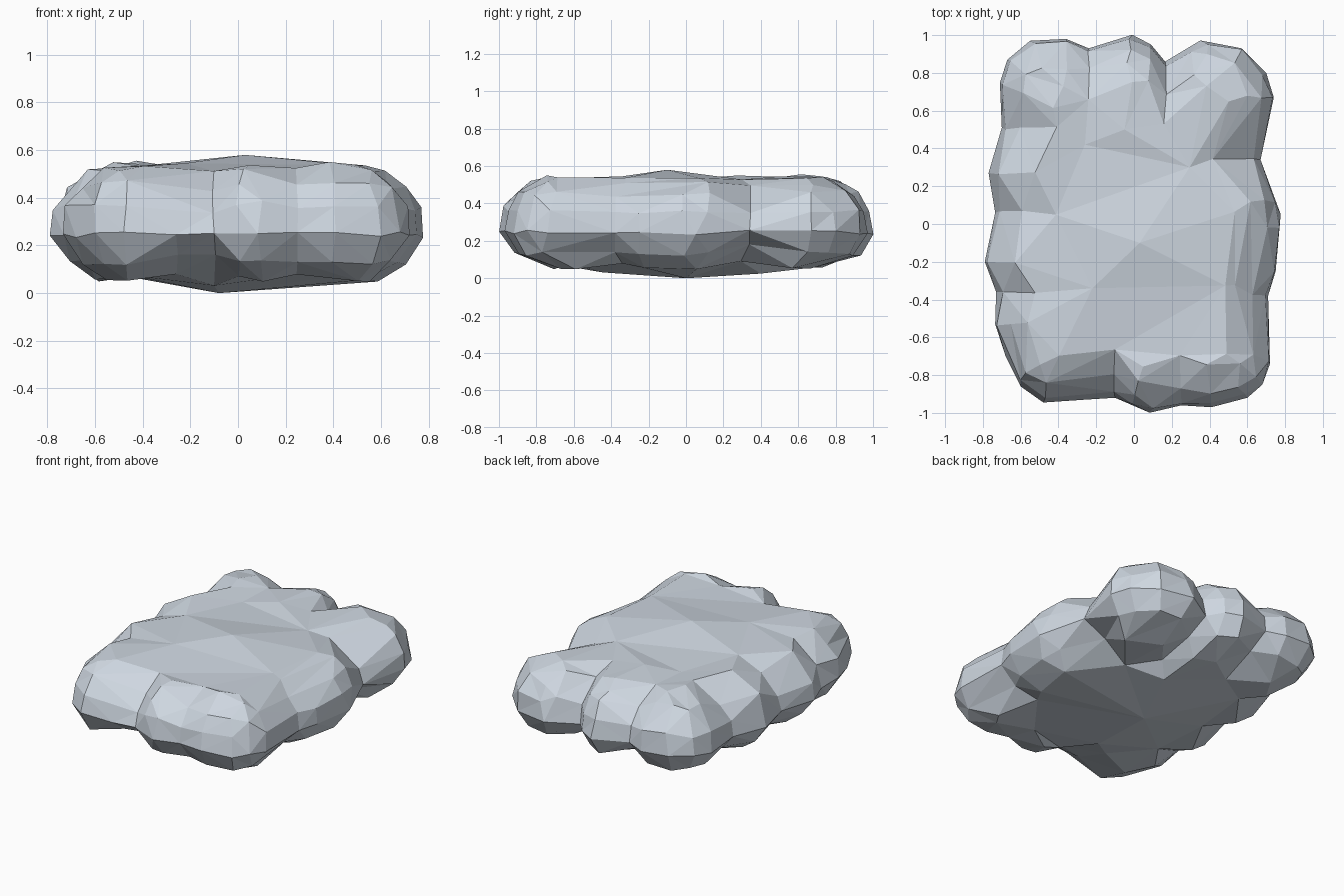
import bpy, bmesh, random
from mathutils import Vector
from mathutils.geometry import delaunay_2d_cdt

if "Cube" in bpy.data.objects:
    bpy.data.objects.remove(bpy.data.objects["Cube"])

random.seed(4)

# Plan outline: x, y, and how strongly the edge is pinched (lobes 1, creases more)
OUTLINE = [
    (.74, .67, 1), (.70, .80, 1), (.57, .93, 1), (.40, .97, 1), (.30, .95, 1.1), (.165, .86, 1.6),
    (.09, .95, 1), (0, 1, 1), (-.07, .99, 1), (-.24, .93, 1.4), (-.36, .98, 1), (-.55, .97, 1),
    (-.67, .87, 1), (-.71, .75, 1), (-.70, .51, 1.3), (-.77, .27, 1), (-.735, .06, 1.3),
    (-.79, -.20, 1), (-.73, -.36, 1.3), (-.735, -.53, 1), (-.68, -.70, 1), (-.60, -.86, 1),
    (-.48, -.945, 1), (-.26, -.93, 1.4), (-.10, -.92, 1.5), (0, -.97, 1), (.10, -1, 1),
    (.25, -.96, 1.2), (.41, -.97, 1), (.60, -.92, 1), (.68, -.85, 1), (.72, -.74, 1),
    (.71, -.38, 1.2), (.75, -.25, 1.1), (.78, -.02, 1), (.76, .12, 1), (.67, .34, 1.7)]
# Rounded edge profile: inset, z
PROFILE = [(.19, .06), (.075, .13), (0, .245), (.015, .36), (.075, .45), (.16, .51), (.25, .54)]
# Shallow dips and rises inside the top and the underside
TOP = [(.03, -.1, .58), (.13, .24, .53), (-.37, .03, .535), (-.26, .42, .52), (-.05, .5, .545),
       (.12, .66, .53), (-.22, -.34, .545), (.33, -.33, .54), (.44, .5, .56), (-.38, .62, .555)]
BASE = [(-.08, 0, 0), (.1, .4, .025), (-.1, -.45, .03)]


def clamp(v, m):
    return max(-m, min(m, v))


def ring(bm, inset, z):
    verts = []
    low, high = z < .2, z > .3
    for x, y, k in OUTLINE:
        p = Vector((x, y, 0))
        inward = (Vector((clamp(x, .38), clamp(y, .6), 0)) - p).normalized()
        pinch = (k - 1) * (inset + .05) if low else (k - 1) * min(inset, .1) * 1.2
        p += inward * (inset + pinch)
        jitter = 0 if inset == 0 else .01
        p.x += random.uniform(-jitter, jitter)
        p.y += random.uniform(-jitter, jitter)
        if z < .1:
            p.y *= .88
        p.z = z + random.uniform(-.012, .012)
        p.z += (k - 1) * (.06 if low else -.03 if high else 0)
        verts.append(bm.verts.new(p))
    return verts


# Close a ring with broad irregular facets
def cap(bm, loop, inner):
    verts = loop + [bm.verts.new(c) for c in inner]
    m = len(loop)
    edges = [(i, (i + 1) % m) for i in range(m)]
    out = delaunay_2d_cdt([v.co.xy for v in verts], edges, [], 1, 1e-5)
    for f in out[2]:
        bm.faces.new([verts[out[3][i][0]] for i in f])


# Cloud body: stacked lobed rings closed by top and underside
bm = bmesh.new()
rings = [ring(bm, i, z) for i, z in PROFILE]
n = len(OUTLINE)
for a, b in zip(rings, rings[1:]):
    for i in range(n):
        j = (i + 1) % n
        bm.faces.new((a[i], a[j], b[j], b[i]))
cap(bm, rings[-1], TOP)
cap(bm, rings[0], BASE)
bmesh.ops.triangulate(bm, faces=bm.faces[:])
bmesh.ops.recalc_face_normals(bm, faces=bm.faces[:])
mesh = bpy.data.meshes.new("cloud")
bm.to_mesh(mesh)
bm.free()
cloud = bpy.data.objects.new("cloud", mesh)
bpy.context.collection.objects.link(cloud)

# Large irregular facets
dec = cloud.modifiers.new("facets", 'DECIMATE')
dec.ratio = .7

mat = bpy.data.materials.new("pale blue grey")
mat.diffuse_color = (.62, .68, .75, 1)
mat.use_nodes = True
mat.node_tree.nodes["Principled BSDF"].inputs["Base Color"].default_value = mat.diffuse_color
mesh.materials.append(mat)
